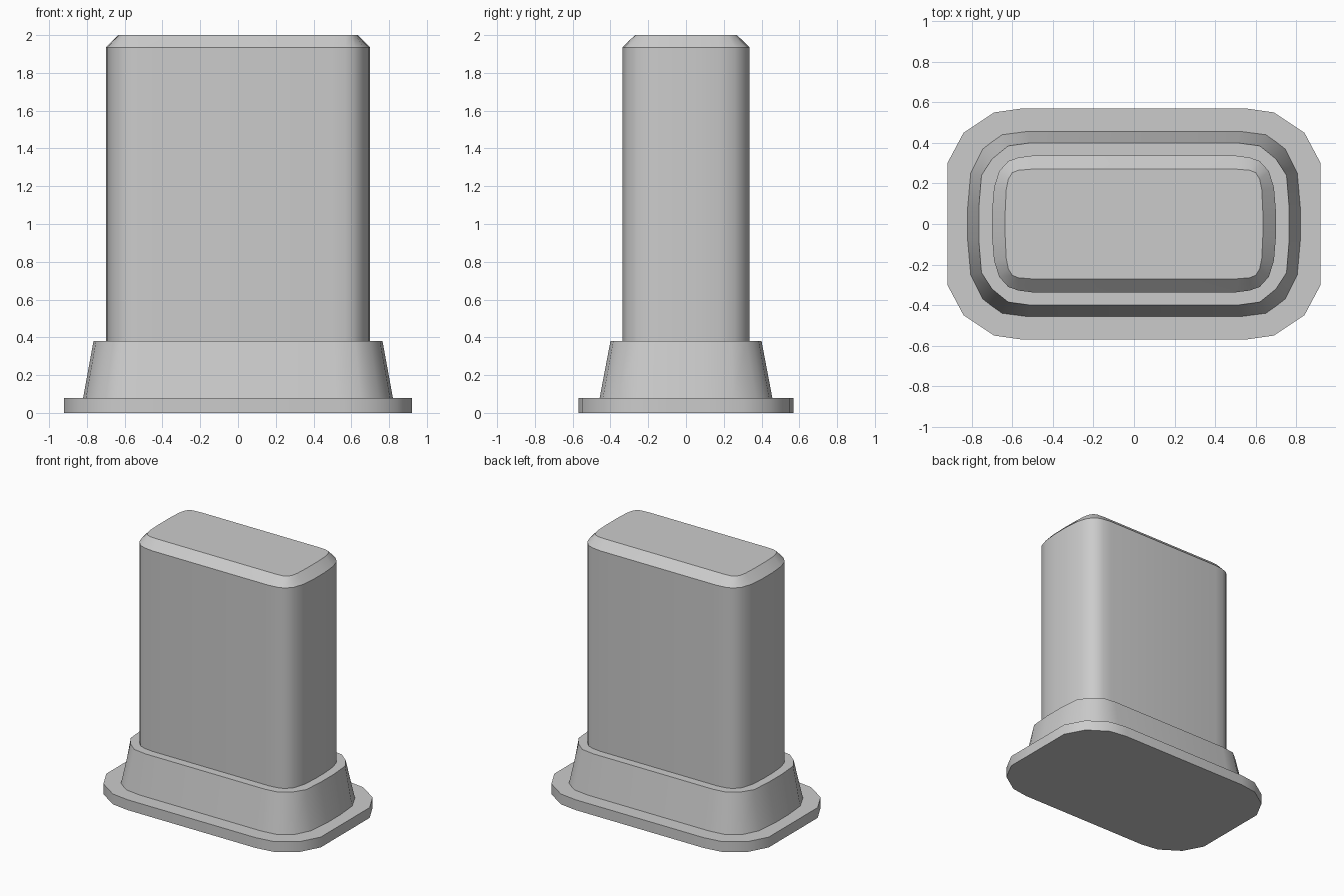
import bpy, bmesh, math

if "Cube" in bpy.data.objects:
    bpy.data.objects.remove(bpy.data.objects["Cube"])

# One quarter of each rounded-rectangle outline, from the side to the front/back
PLATE = [(.92, .10), (.92, .30), (.84, .45), (.765, .50), (.69, .55), (.55, .57)]
FLARE_LOW = [(.82, .08), (.805, .25), (.745, .37), (.70, .405), (.65, .44), (.52, .457)]
FLARE_TOP = [(.765, .08), (.752, .24), (.70, .32), (.66, .353), (.62, .385), (.51, .40)]
BODY = [(.70, .06), (.69, .18), (.665, .26), (.62, .31), (.57, .328), (.50, .337)]
CROWN = [(.635, .06), (.63, .17), (.62, .22), (.60, .253), (.57, .265), (.51, .27)]

grey = bpy.data.materials.new("light grey")
grey.diffuse_color = (.6, .6, .6, 1)
grey.use_nodes = True
grey.node_tree.nodes["Principled BSDF"].inputs["Base Color"].default_value = grey.diffuse_color


def outline(quarter):
    """Mirror a quarter outline into a full counter-clockwise loop."""
    back = quarter + [(-x, y) for x, y in reversed(quarter)]
    return back + [(-x, -y) for x, y in back]


def loft(name, rings, cap_bottom=False, cap_top=False):
    """Join stacked outlines with quads."""
    bm = bmesh.new()
    loops = [[bm.verts.new((x, y, z)) for x, y in outline(q)] for q, z in rings]
    n = len(loops[0])
    for a, b in zip(loops, loops[1:]):
        for i in range(n):
            j = (i + 1) % n
            bm.faces.new((a[i], a[j], b[j], b[i]))
    if cap_bottom:
        bm.faces.new(loops[0][::-1])
    if cap_top:
        bm.faces.new(loops[-1])
    mesh = bpy.data.meshes.new(name)
    bm.to_mesh(mesh)
    bm.free()
    mesh.materials.append(grey)
    obj = bpy.data.objects.new(name, mesh)
    bpy.context.collection.objects.link(obj)
    bpy.ops.object.select_all(action='DESELECT')
    obj.select_set(True)
    bpy.context.view_layer.objects.active = obj
    bpy.ops.object.shade_smooth_by_angle(angle=math.radians(35))
    return obj


# Flat base plate with a ledge around the collar
loft("base_plate", [(PLATE, 0), (PLATE, .08), (FLARE_LOW, .08)], cap_bottom=True)
# Tapered collar with a flat rim around the body
loft("collar", [(FLARE_LOW, .08), (FLARE_TOP, .38), (BODY, .38)])
# Upright body with a chamfered top
loft("body", [(BODY, .38), (BODY, 1.935), (CROWN, 2.0)], cap_top=True)
